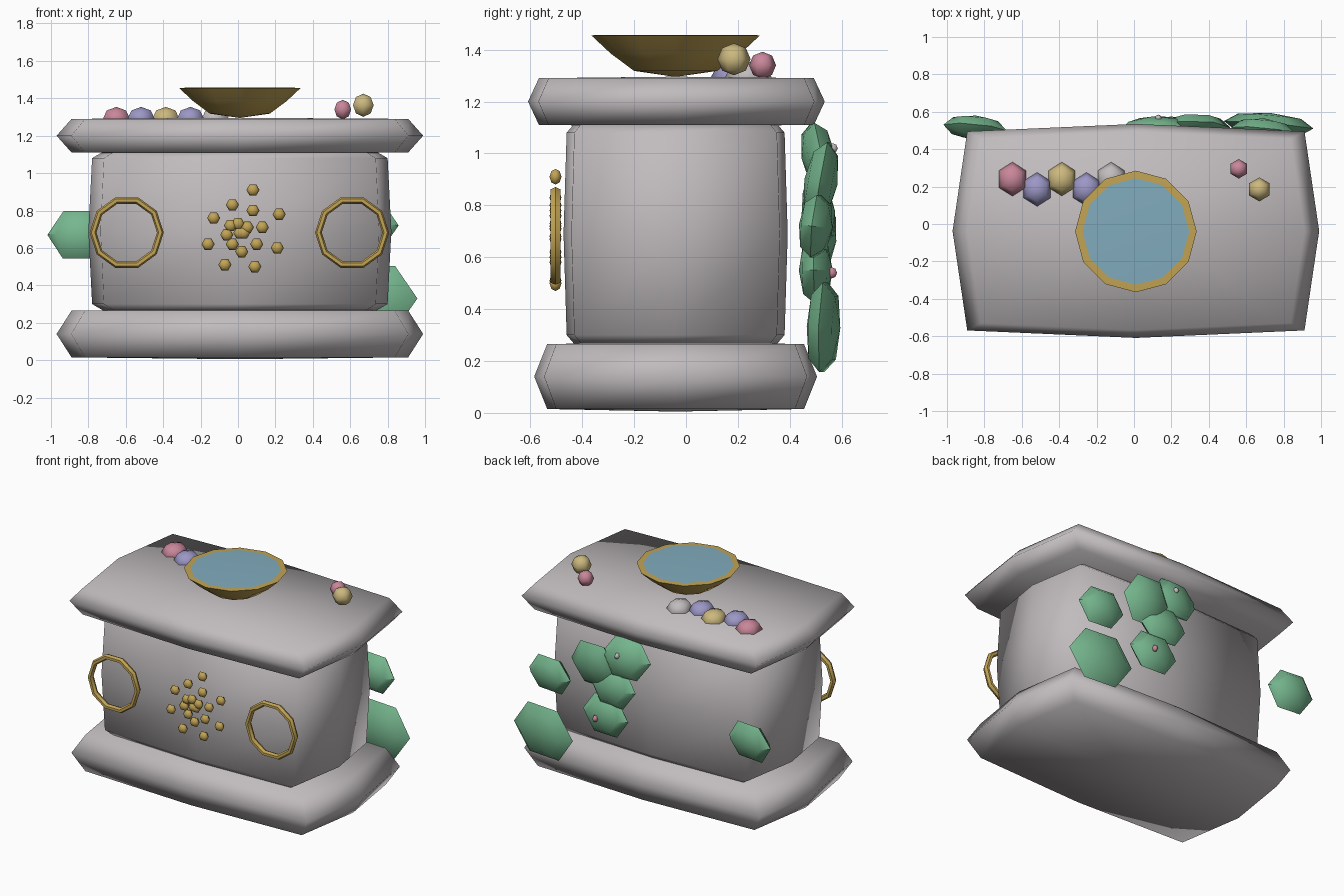
import bpy, bmesh, math, random
from mathutils import Matrix, Vector, Euler

cube = bpy.data.objects.get("Cube")
if cube:
    bpy.data.objects.remove(cube, do_unlink=True)

random.seed(4)


def material(name, *rgb):
    m = bpy.data.materials.new(name)
    m.use_nodes = True
    m.diffuse_color = (*rgb, 1)
    m.node_tree.nodes["Principled BSDF"].inputs["Base Color"].default_value = (*rgb, 1)
    return m


stone = material("warm grey stone", .53, .5, .51)
gold = material("antique gold", .54, .37, .09)
green = material("moss green", .18, .47, .27)
pink = material("rose pink", .58, .24, .32)
lilac = material("soft lilac", .33, .31, .56)
sand = material("pale gold", .6, .48, .21)
water = material("water blue", .22, .41, .51)


def finish(bm, name, mats, angle=180):
    bmesh.ops.recalc_face_normals(bm, faces=bm.faces)
    mesh = bpy.data.meshes.new(name)
    bm.to_mesh(mesh)
    bm.free()
    for m in mats:
        mesh.materials.append(m)
    ob = bpy.data.objects.new(name, mesh)
    bpy.context.collection.objects.link(ob)
    bpy.ops.object.select_all(action="DESELECT")
    ob.select_set(True)
    bpy.context.view_layer.objects.active = ob
    bpy.ops.object.shade_smooth_by_angle(angle=math.radians(angle))
    return ob


def bridge(bm, a, b):
    n = len(a)
    for i in range(n):
        j = (i + 1) % n
        bm.faces.new((a[i], a[j], b[j], b[i]))


def block(name, cx, cy, rings, crown):
    """Soft block: stacked eight-point outlines (z, half x, half y) with quad caps."""
    bm = bmesh.new()
    unit = [(1, 0), (.92, .93), (0, 1), (-.92, .93),
            (-1, 0), (-.92, -.93), (0, -1), (.92, -.93)]
    loops = [[bm.verts.new((cx + u * hx, cy + v * hy, z)) for u, v in unit]
             for z, hx, hy in rings]
    for a, b in zip(loops, loops[1:]):
        bridge(bm, a, b)
    for loop, z in ((loops[0], rings[0][0] - crown), (loops[-1], rings[-1][0] + crown)):
        c = bm.verts.new((cx, cy, z))
        for i in range(0, 8, 2):
            bm.faces.new((c, loop[i], loop[i + 1], loop[(i + 2) % 8]))
    return finish(bm, name, [stone])


def bead(name, pos, size, mat, axis="Z", tilt=(0, 0, 0), angle=180):
    """Six-sided low-poly ball; axis Y turns its pole to face front and back."""
    bm = bmesh.new()
    bmesh.ops.create_uvsphere(bm, u_segments=6, v_segments=4, radius=1)
    if axis == "Y":
        turn = Matrix.Rotation(math.pi / 2, 4, "X") @ Matrix.Rotation(math.pi / 6, 4, "Z")
        bm.transform(turn)
    bm.transform(Matrix.Diagonal((*size, 1)))
    bm.transform(Matrix.Translation(Vector(pos)) @ Euler(tilt).to_matrix().to_4x4())
    return finish(bm, name, [mat], angle)


# Base, body and top slab
block("base_slab", .01, -.04, [(.015, .9, .495), (.14, .98, .545), (.265, .9, .495)], .01)
block("body", .01, -.04, [(.265, .73, .39), (.3, .79, .42), (.69, .81, .432),
                          (1.08, .79, .42), (1.115, .73, .39)], 0)
block("top_slab", .01, -.037, [(1.11, .9, .53), (1.2, .98, .572), (1.29, .9, .53)], .006)

# Bowl with a flat water surface
bm = bmesh.new()
loops = [[bm.verts.new((.01 + r * math.sin(k * math.pi / 6),
                        -.04 + r * math.cos(k * math.pi / 6), z)) for k in range(12)]
         for r, z in ((.16, 1.318), (.25, 1.385), (.325, 1.455), (.285, 1.457))]
for a, b in zip(loops, loops[1:]):
    bridge(bm, a, b)
tip = bm.verts.new((.01, -.04, 1.295))
for k in range(12):
    bm.faces.new((tip, loops[0][k], loops[0][(k + 1) % 12]))
bm.faces.new(loops[-1]).material_index = 1
finish(bm, "bowl", [gold, water], 40)

# Ten-sided rings on the front
for side, x in (("right", -.595), ("left", .61)):
    bm = bmesh.new()
    tube = []
    for k in range(10):
        a = k * math.pi / 5
        tube.append([])
        for t in range(6):
            b = t * math.pi / 3
            r = .18 + .018 * math.cos(b)
            tube[-1].append(bm.verts.new((x + r * math.cos(a), -.503 + .022 * math.sin(b),
                                          .682 + r * math.sin(a))))
    for k in range(10):
        bridge(bm, tube[k], tube[(k + 1) % 10])
    finish(bm, side + "_front_ring", [gold], 40)

# Scatter of gold studs between the rings (hundredths of a unit)
studs = [(8, 91), (-3, 83), (8, 80), (22, 78), (-13, 76), (-4, 72), (0, 73),
         (5, 71), (13, 71), (3, 68), (-6, 67), (1, 68), (-16, 62), (-3, 62),
         (10, 62), (21, 60), (2, 58), (-7, 51), (9, 50)]
for x, z in studs:
    bead("front_stud", (x / 100, -.503, z / 100), (.035, .023, .035), gold, "Y")

# Row of half-sunk beads and a loose pair on the top
for i, mat in enumerate((pink, lilac, sand, lilac, stone)):
    bead("row_bead", (-.65 + .132 * i, .185 if i % 2 else .24, 1.29),
         (.084, .092, .064), mat)
bead("small_loose_bead", (.56, .295, 1.34), (.052, .052, .052), pink)
bead("large_loose_bead", (.67, .185, 1.363), (.064, .064, .062), sand)

# Moss clumps on the back: x, y, z, half width, half height
clumps = [(.69, .5, .72, .17, .14), (.72, .53, .33, .24, .2), (.335, .52, .89, .18, .18),
          (.1, .51, .99, .18, .15), (.2, .51, .77, .18, .15), (.264, .5, .55, .18, .15),
          (-.85, .515, .67, .17, .148)]
for x, y, z, w, h in clumps:
    tilt = (random.uniform(-.2, .2), 0, random.uniform(-.12, .12))
    bead("moss_clump", (x, y, z), (w, .065, h), green, "Y", tilt, 45)

# Tiny buds poking out of the moss
bead("pale_bud", (.13, .565, 1.02), (.018, .02, .022), stone, "Y")
bead("pink_bud", (.3, .562, .54), (.018, .02, .025), pink, "Y")
